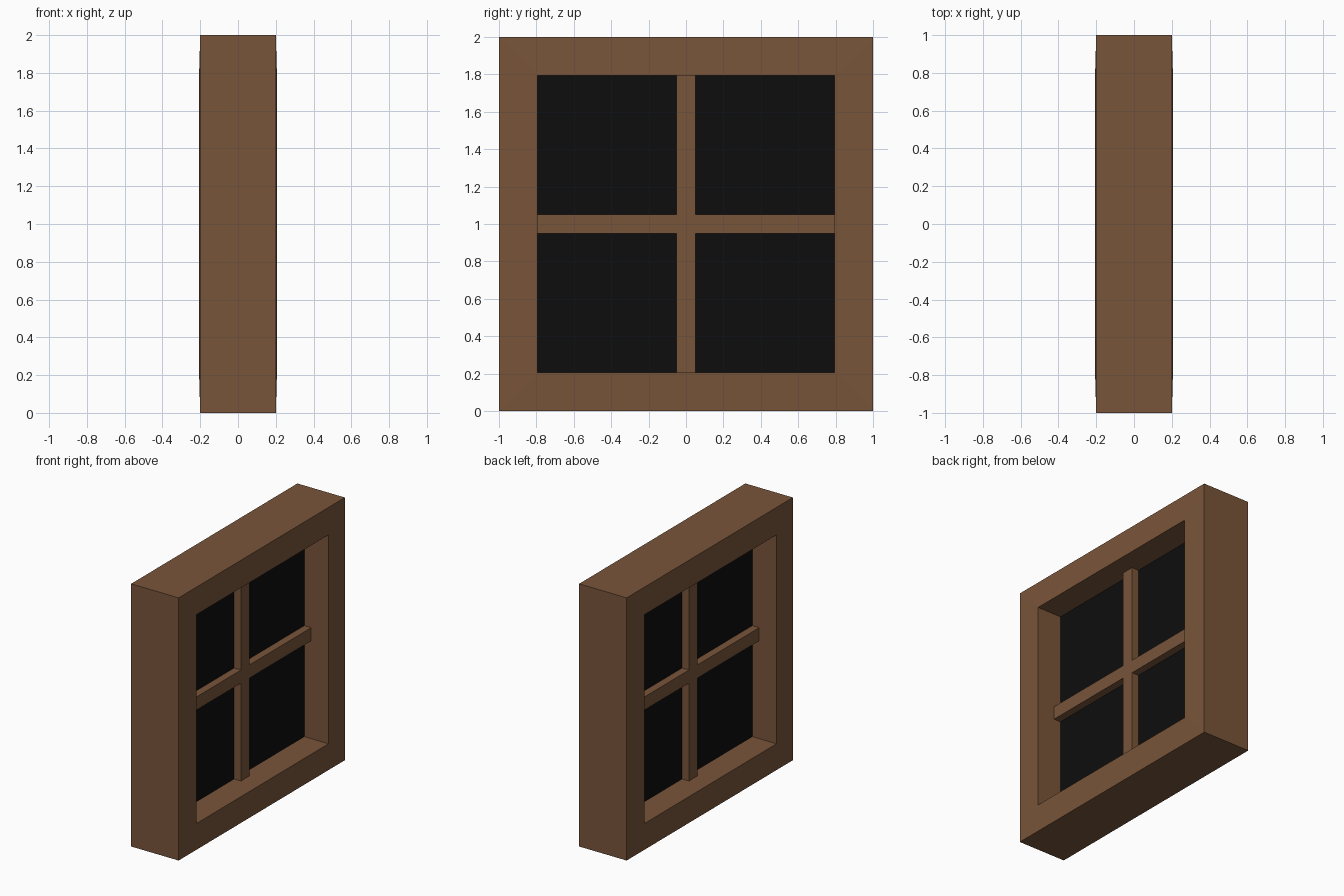
import bpy
import bmesh

default = bpy.data.objects.get("Cube")
if default:
    bpy.data.objects.remove(default, do_unlink=True)

MID = 1.0        # height of the window centre
OPENING = 0.795  # half size of the opening
BAR = 0.05       # half width of a glazing bar
BAR_DEPTH = 0.06


def make_material(name, colour):
    mat = bpy.data.materials.new(name)
    mat.use_nodes = True
    mat.diffuse_color = colour
    mat.node_tree.nodes["Principled BSDF"].inputs["Base Color"].default_value = colour
    return mat


def finish(name, bm, mat):
    bmesh.ops.recalc_face_normals(bm, faces=bm.faces)
    mesh = bpy.data.meshes.new(name)
    bm.to_mesh(mesh)
    bm.free()
    mesh.materials.append(mat)
    obj = bpy.data.objects.new(name, mesh)
    obj.location.z = MID
    bpy.context.collection.objects.link(obj)
    return obj


def box(name, half, mat):
    bm = bmesh.new()
    bmesh.ops.create_cube(bm, size=2)
    bmesh.ops.scale(bm, vec=half, verts=bm.verts)
    return finish(name, bm, mat)


wood = make_material("brown wood", (0.19, 0.09, 0.042, 1))
dark = make_material("black glass", (0.004, 0.004, 0.004, 1))

# Mitred frame: a slightly sloped profile (half size, depth) swept round a square
profile = [(1, -0.2), (1, 0.2), (OPENING, 0.206), (OPENING, -0.206)]
corners = [(-1, -1), (1, -1), (1, 1), (-1, 1)]
bm = bmesh.new()
rings = [[bm.verts.new((x, cy * r, cz * r)) for r, x in profile] for cy, cz in corners]
for i, ring in enumerate(rings):
    following = rings[(i + 1) % 4]
    for j in range(4):
        k = (j + 1) % 4
        bm.faces.new((ring[j], ring[k], following[k], following[j]))
finish("frame", bm, wood)

# Crossed glazing bars: one upright, two side pieces butting against it
box("upright_bar", (BAR_DEPTH, BAR, OPENING), wood)
for side, name in ((-1, "front_cross_bar"), (1, "back_cross_bar")):
    bar = box(name, (BAR_DEPTH, (OPENING - BAR) / 2, BAR), wood)
    bar.location.y = side * (OPENING + BAR) / 2

# Thin glass in the middle of the opening
box("glass", (0.002, OPENING, OPENING), dark)
